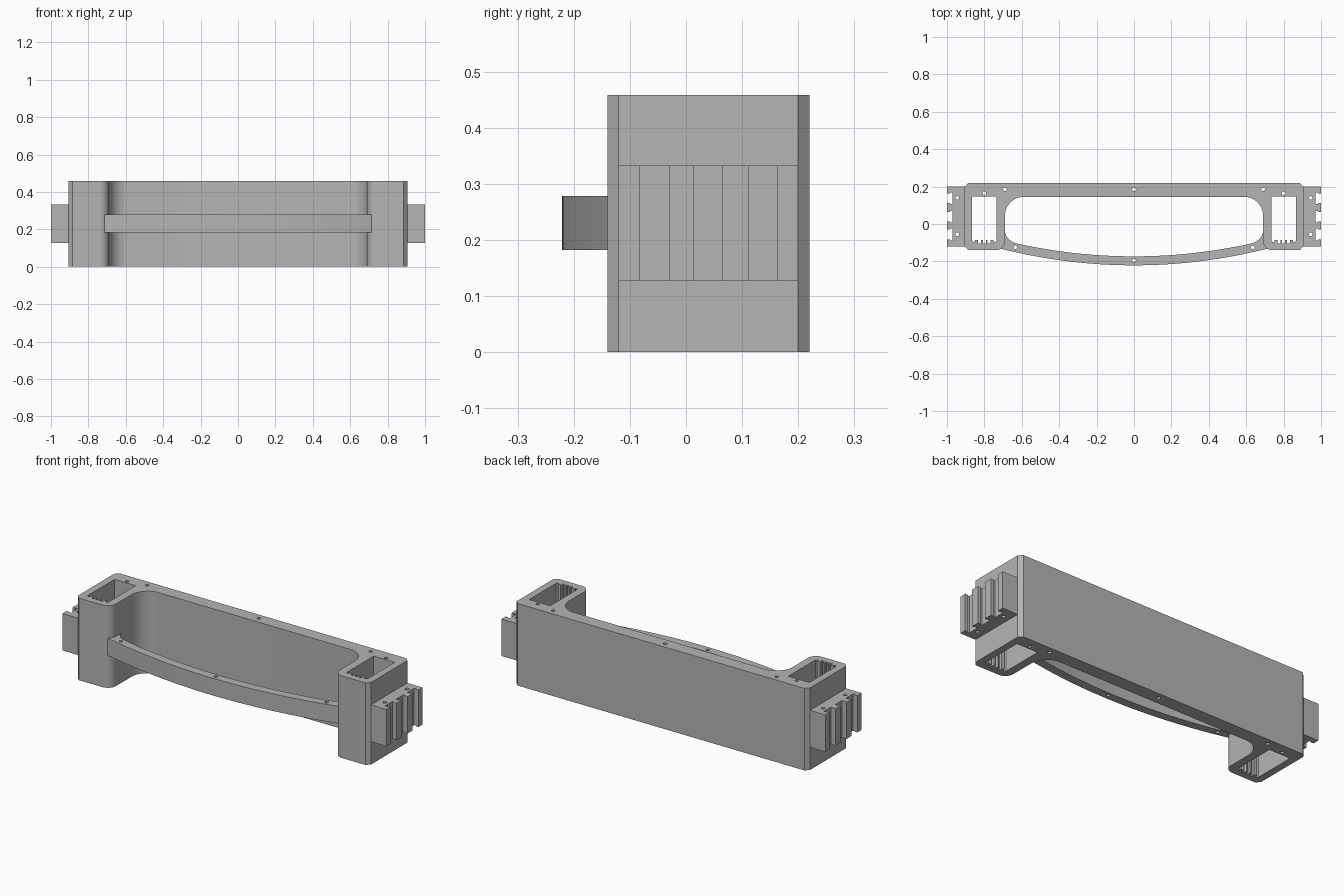
import bpy, bmesh, math

cube = bpy.data.objects.get("Cube")
if cube:
    bpy.data.objects.remove(cube, do_unlink=True)

grey = bpy.data.materials.new("plain_grey")
grey.use_nodes = True
colour = (0.46, 0.46, 0.46, 1)
grey.diffuse_color = colour
grey.node_tree.nodes["Principled BSDF"].inputs["Base Color"].default_value = colour


def arc(cx, cy, r, start, end, n=12):
    angles = [math.radians(start + (end - start) * i / n) for i in range(n + 1)]
    return [(cx + r * math.cos(a), cy + r * math.sin(a)) for a in angles]


def hole(x, y, r=0.01):
    return arc(x, y, r, 0, 360, 16)[:-1]


def flip(points):
    return [(-x, y) for x, y in points]


def slab(name, loops, z0, z1):
    """Extrude an outline with holes from z0 to z1."""
    curve = bpy.data.curves.new(name + "_profile", "CURVE")
    curve.dimensions = "2D"
    curve.fill_mode = "BOTH"
    curve.extrude = (z1 - z0) / 2
    for points in loops:
        spline = curve.splines.new("POLY")
        spline.points.add(len(points) - 1)
        for p, (x, y) in zip(spline.points, points):
            p.co = (x, y, 0, 1)
        spline.use_cyclic_u = True
    temp = bpy.data.objects.new(name + "_profile", curve)
    bpy.context.collection.objects.link(temp)
    deps = bpy.context.evaluated_depsgraph_get()
    mesh = bpy.data.meshes.new_from_object(temp.evaluated_get(deps))
    bpy.data.objects.remove(temp, do_unlink=True)
    bm = bmesh.new()
    bm.from_mesh(mesh)
    bmesh.ops.remove_doubles(bm, verts=bm.verts, dist=0.0002)
    bmesh.ops.recalc_face_normals(bm, faces=bm.faces)
    bmesh.ops.translate(bm, verts=bm.verts, vec=(0, 0, (z0 + z1) / 2))
    bm.to_mesh(mesh)
    bm.free()
    mesh.name = name
    mesh.materials.clear()
    mesh.materials.append(grey)
    obj = bpy.data.objects.new(name, mesh)
    bpy.context.collection.objects.link(obj)
    bpy.ops.object.select_all(action="DESELECT")
    obj.select_set(True)
    bpy.context.view_layer.objects.active = obj
    bpy.ops.object.shade_smooth_by_angle(angle=math.radians(30))
    return obj


# Main frame: back wall with a hollow post at each end
half = arc(0.59, 0.045, 0.1, 90, 0)
half += arc(0.74, -0.09, 0.05, 180, 270)
half += [(0.885, -0.14), (0.905, -0.12), (0.905, 0.2), (0.885, 0.22)]
frame = half + flip(half)[::-1]

# Post opening with three grooves in its front wall
opening = [(0.735, 0.147), (0.735, -0.09), (0.742, -0.097), (0.75, -0.097), (0.75, -0.085)]
for cx in (0.775, 0.8, 0.825):
    opening += [(cx - 0.008, -0.085), (cx - 0.008, -0.103),
                (cx + 0.008, -0.103), (cx + 0.008, -0.085)]
opening += [(0.85, -0.085), (0.85, -0.097), (0.858, -0.097), (0.865, -0.09), (0.865, 0.147)]

loops = [frame, hole(0, 0.185)]
for side in (opening, hole(0.8, 0.165), hole(0.69, 0.185)):
    loops += [side, flip(side)]
slab("main_frame", loops, 0, 0.458)

# Curved front bar, flared where it meets the posts
steps = 40
outer = [(x, -0.221 + 0.175 * x * x) for x in (-0.72 + 1.44 * i / steps for i in range(steps + 1))]
inner = [(x, -0.173 + 0.175 * x * x) for x in (0.62 - 1.24 * i / steps for i in range(steps + 1))]
flare = []
for i in range(10):
    t = i / 10
    a, b, c = (1 - t) ** 2, 2 * t * (1 - t), t * t
    flare.append((0.692 * a + 0.686 * b + 0.62 * c, -0.03 * a - 0.091 * b - 0.1057 * c))
bar = outer + [(0.72, -0.03)] + flare + inner + flip(flare)[::-1] + [(-0.72, -0.03)]
slab("curved_bar", [bar, hole(0, -0.195), hole(0.635, -0.125), hole(-0.635, -0.125)], 0.182, 0.278)

# Grooved end connectors
connector = [(0.89, -0.12), (1.0, -0.12)]
for low, high in ((-0.083, -0.03), (0.013, 0.065), (0.112, 0.163)):
    connector += [(1.0, low), (0.985, low), (0.985, low - 0.005), (0.97, low - 0.005),
                  (0.97, high + 0.005), (0.985, high + 0.005), (0.985, high), (1.0, high)]
connector += [(1.0, 0.2), (0.89, 0.2)]
parts = [connector, hole(0.945, 0.14), hole(0.945, -0.055)]
slab("left_connector", parts, 0.127, 0.333)
slab("right_connector", [flip(p) for p in parts], 0.127, 0.333)
